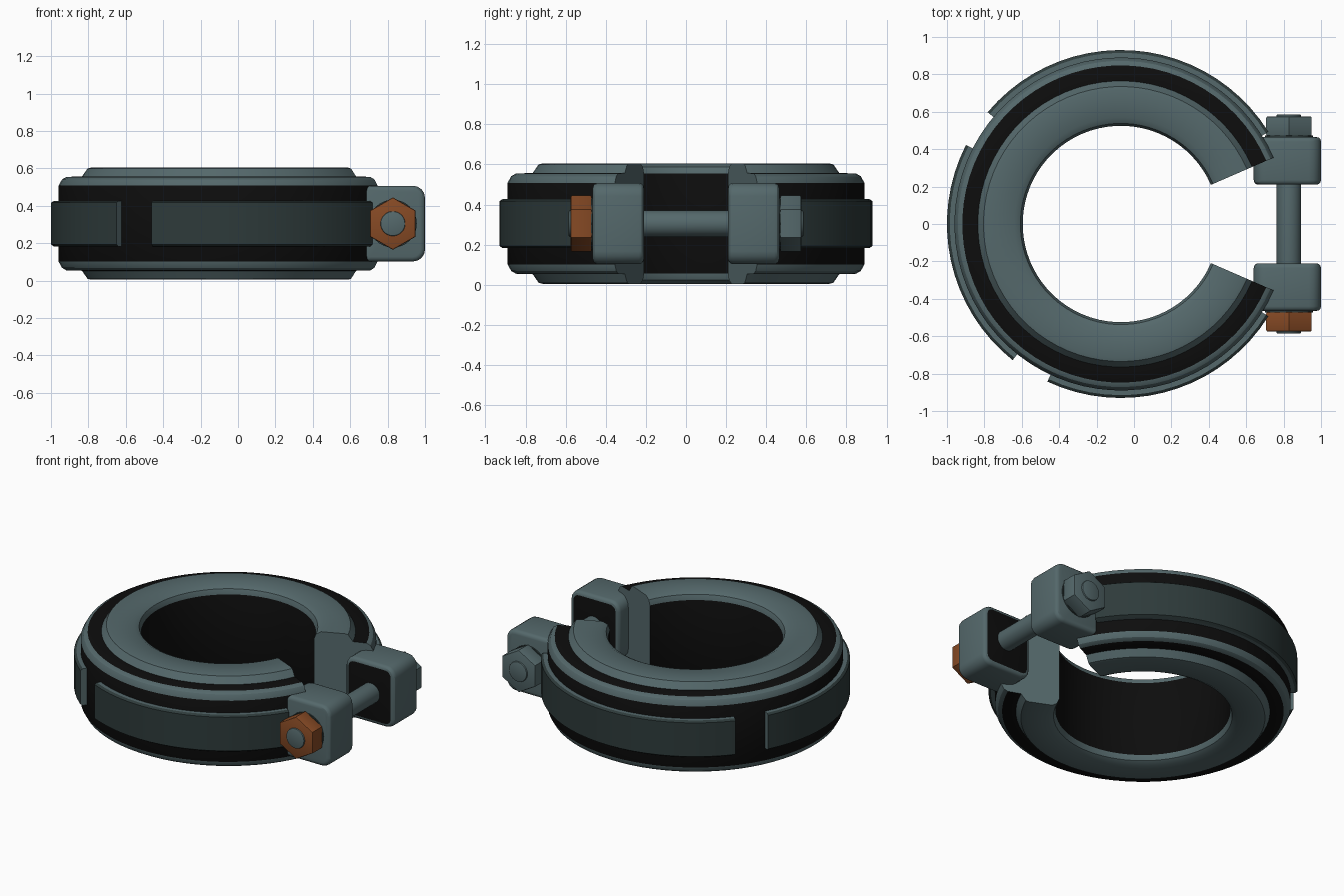
import bpy, bmesh, math
from mathutils import Matrix, Vector

cube = bpy.data.objects.get("Cube")
if cube:
    bpy.data.objects.remove(cube, do_unlink=True)


def material(name, color):
    m = bpy.data.materials.new(name)
    m.use_nodes = True
    rgba = (*color, 1)
    m.diffuse_color = rgba
    m.node_tree.nodes["Principled BSDF"].inputs["Base Color"].default_value = rgba
    return m


GREY = material("blue_grey_metal", (0.09, 0.14, 0.148))
BLACK = material("black_rubber", (0.004, 0.004, 0.004))
SLATE = material("dark_slate", (0.027, 0.043, 0.043))
COPPER = material("copper_brown", (0.24, 0.068, 0.018))

CX, MID = -0.07, 0.305      # ring axis and mid height
BOLT_X = 0.828
GAP = 23.5                  # half angle of the opening


def finish(bm, name, mats, angle=30):
    bmesh.ops.recalc_face_normals(bm, faces=bm.faces[:])
    mesh = bpy.data.meshes.new(name)
    bm.to_mesh(mesh)
    bm.free()
    for m in mats:
        mesh.materials.append(m)
    ob = bpy.data.objects.new(name, mesh)
    bpy.context.collection.objects.link(ob)
    bpy.ops.object.select_all(action='DESELECT')
    bpy.context.view_layer.objects.active = ob
    ob.select_set(True)
    bpy.ops.object.shade_smooth_by_angle(angle=math.radians(angle))
    return ob


def sweep(name, half, tags, mats, start, end):
    """Sweep a half profile, mirrored about mid height, around the ring axis.
    tags give the material of each profile edge, then of the outer wall and bore."""
    steps = round((end - start) / 5)
    profile = half + [(r, -z) for r, z in reversed(half)]
    edge_mats = tags[:-2] + [tags[-2]] + tags[:-2][::-1] + [tags[-1]]
    bm = bmesh.new()
    rows = []
    for i in range(steps + 1):
        a = math.radians(start + (end - start) * i / steps)
        rows.append([bm.verts.new((CX + r * math.cos(a), r * math.sin(a), MID + z))
                     for r, z in profile])
    n = len(profile)
    for a, b in zip(rows, rows[1:]):
        for j in range(n):
            k = (j + 1) % n
            bm.faces.new((a[j], a[k], b[k], b[j])).material_index = edge_mats[j]
    bm.faces.new(rows[0])
    bm.faces.new(rows[-1])
    return finish(bm, name, mats)


# Split ring with black bore, grooves and outer wall
sweep("split_ring",
      [(0.525, 0.25), (0.538, 0.282), (0.57, 0.3), (0.715, 0.3), (0.735, 0.295),
       (0.765, 0.252), (0.848, 0.25), (0.872, 0.236), (0.89, 0.203)],
      [0, 0, 0, 0, 0, 1, 0, 0, 1, 1], [GREY, BLACK], GAP, 360 - GAP)

# Raised outer pads
for side, (start, end) in {"back": (32, 140), "side": (153, 231.5),
                           "front": (245, 328)}.items():
    sweep(side + "_pad", [(0.875, 0.122), (0.915, 0.122), (0.93, 0.112)],
          [0, 1, 1, 0], [GREY, SLATE], start, end)


def prism(name, sides, radius, y0, y1, mat, bevel=0.0):
    """Cylinder or hexagon along y, centred on the bolt axis."""
    bm = bmesh.new()
    bmesh.ops.create_cone(bm, cap_ends=True, segments=sides, radius1=radius,
                          radius2=radius, depth=abs(y1 - y0))
    if bevel:
        rims = [e for e in bm.edges if abs(e.verts[0].co.z - e.verts[1].co.z) < 1e-4]
        bmesh.ops.bevel(bm, geom=rims, offset=bevel, segments=2,
                        profile=0.5, affect='EDGES')
    place = Matrix.Translation((BOLT_X, (y0 + y1) / 2, MID)) @ Matrix.Rotation(math.pi / 2, 4, 'X')
    bmesh.ops.transform(bm, matrix=place, verts=bm.verts[:])
    return finish(bm, name, [mat])


def lug(name, s):
    """Rounded clamp block with a black face towards the opening."""
    size = Vector((0.36, 0.255, 0.405))
    bm = bmesh.new()
    bmesh.ops.create_cube(bm, size=1)
    bmesh.ops.scale(bm, vec=size, verts=bm.verts[:])
    along = [e for e in bm.edges if abs(e.verts[0].co.y - e.verts[1].co.y) > 0.1]
    bmesh.ops.bevel(bm, geom=along, offset=0.065, segments=4, profile=0.5, affect='EDGES')
    rims = [e for e in bm.edges if abs(e.verts[0].co.y - e.verts[1].co.y) < 1e-4]
    bmesh.ops.bevel(bm, geom=rims, offset=0.025, segments=3, profile=0.5, affect='EDGES')
    bm.normal_update()
    for f in bm.faces:
        if f.normal.y * s < -0.99 and f.calc_area() > 0.05:
            f.material_index = 1
    bmesh.ops.translate(bm, vec=(0.82, s * 0.3375, MID), verts=bm.verts[:])
    return finish(bm, name, [GREY, BLACK])


# Clamp lugs, washers and hexagonal fasteners
for side, s, mat, hexname in (("front", -1, COPPER, "nut"), ("back", 1, GREY, "bolt_head")):
    lug(side + "_lug", s)
    prism(side + "_washer", 32, 0.128, s * 0.455, s * 0.474, SLATE)
    prism(hexname, 6, 0.14, s * 0.47, s * 0.575, mat, 0.008).data.update()

# Bolt shaft through both lugs
prism("bolt_shaft", 32, 0.066, -0.585, 0.585, GREY, 0.006)
